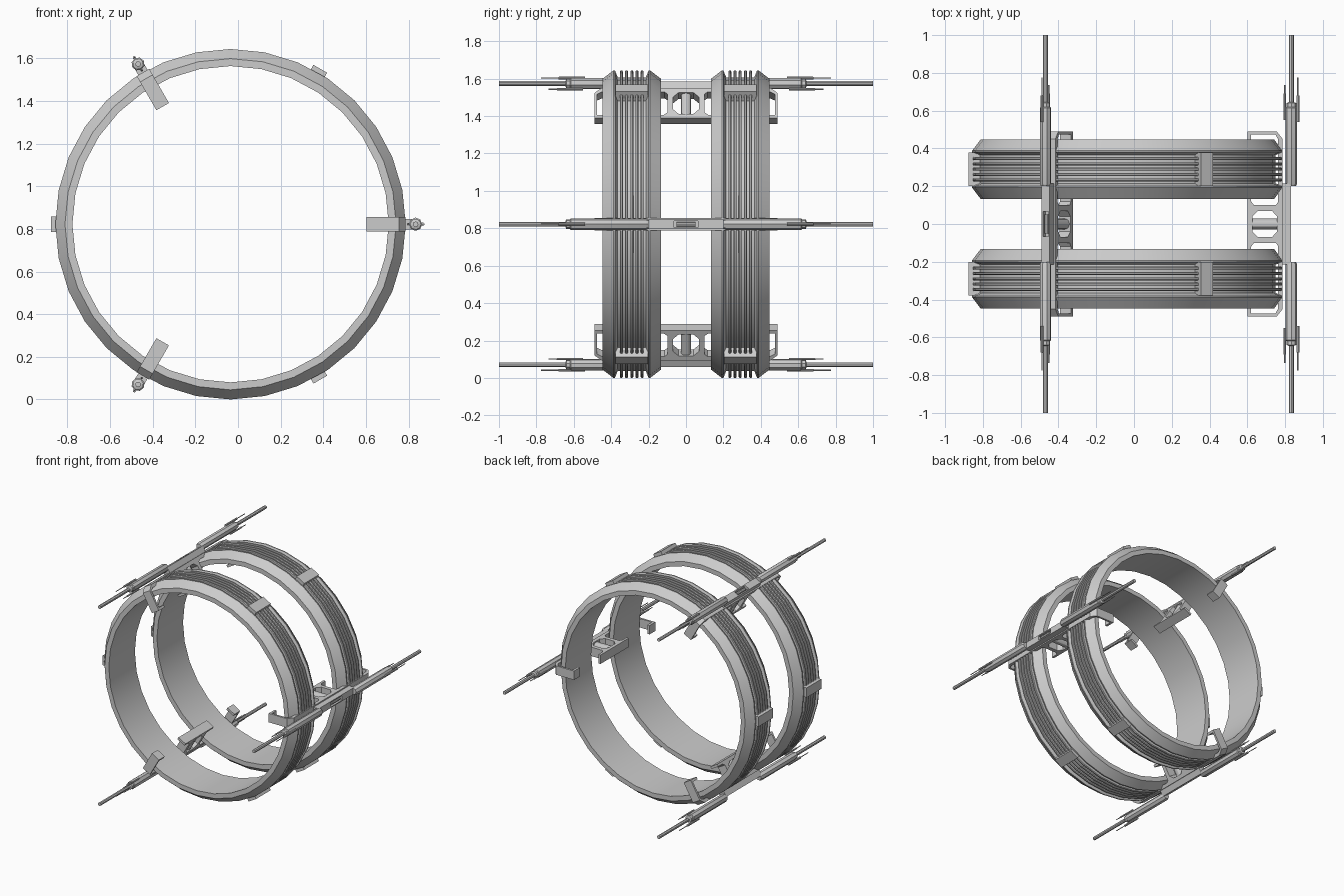
import bpy, bmesh
from math import sin, cos, pi, radians
from mathutils import Matrix, Vector

if "Cube" in bpy.data.objects:
    bpy.data.objects.remove(bpy.data.objects["Cube"])

CX, CZ, R = -0.035, 0.822, 0.822      # shared ring axis and outer radius
AXIS = Matrix.Translation((CX, 0, CZ))


def turn(deg):
    """Local space (x = radial, y = axial, z = tangential) to world."""
    return AXIS @ Matrix.Rotation(-radians(deg), 4, 'Y')


def finish(name, bm, mat=None, angle=30):
    bmesh.ops.recalc_face_normals(bm, faces=bm.faces[:])
    if mat is not None:
        bm.transform(mat)
    me = bpy.data.meshes.new(name)
    bm.to_mesh(me)
    bm.free()
    ob = bpy.data.objects.new(name, me)
    bpy.context.collection.objects.link(ob)
    bpy.ops.object.select_all(action='DESELECT')
    ob.select_set(True)
    bpy.context.view_layer.objects.active = ob
    bpy.ops.object.shade_smooth_by_angle(angle=radians(angle))
    return ob


def box(bm, x0, x1, y0, y1, hz):
    m = Matrix.Translation(((x0 + x1) / 2, (y0 + y1) / 2, 0)) @ Matrix.Diagonal((x1 - x0, y1 - y0, 2 * hz, 1))
    bmesh.ops.create_cube(bm, size=1, matrix=m)


def lathe(bm, profile, sides, r0=0.0, closed=False):
    """Spin (radius, y) points about a y-axis line at local x = r0."""
    loops = [[bm.verts.new((r0 + r * cos(2 * pi * i / sides), y, r * sin(2 * pi * i / sides)))
              for i in range(sides)] for r, y in profile]
    pairs = list(zip(loops, loops[1:]))
    if closed:
        pairs.append((loops[-1], loops[0]))
    else:
        bm.faces.new(loops[0])
        bm.faces.new(loops[-1])
    for a, b in pairs:
        for i in range(sides):
            j = (i + 1) % sides
            bm.faces.new((a[i], a[j], b[j], b[i]))


def mirror_y(bm):
    geom = bmesh.ops.duplicate(bm, geom=bm.verts[:] + bm.edges[:] + bm.faces[:])['geom']
    verts = [g for g in geom if isinstance(g, bmesh.types.BMVert)]
    for v in verts:
        v.co.y = -v.co.y
    bmesh.ops.remove_doubles(bm, verts=bm.verts[:], dist=1e-5)


# Two finned rings
MID = 0.29
for name, side in (("front_ring", -1), ("back_ring", 1)):
    prof = [(0.742, -0.157), (0.777, -0.157), (R, -0.098), (R, -0.09), (0.785, -0.075)]
    for k in range(-2, 3):
        c = k * 0.028
        prof += [(0.785, c - 0.008), (R - 0.005, c - 0.008), (R, c - 0.004),
                 (R, c + 0.004), (R - 0.005, c + 0.008), (0.785, c + 0.008)]
    prof += [(r, -y) for r, y in reversed(prof[:5])]
    bm = bmesh.new()
    lathe(bm, [(r, side * MID + y) for r, y in prof], 32, closed=True)
    finish(name, bm, AXIS)
    # Straps bridging the fins
    for n, a in enumerate((60, 180, 300)):
        bm = bmesh.new()
        box(bm, 0.78, 0.842, side * MID - 0.088, side * MID + 0.088, 0.037)
        finish(f"{name}_strap_{n + 1}", bm, turn(a))

# Half outline of the clamp: outer bar, end hook, centre lip, octagonal window
HALF = [(0.822, 0), (0.822, 0.45), (0.79, 0.49), (0.637, 0.49), (0.637, 0.42), (0.655, 0.42),
        (0.655, 0.475), (0.783, 0.475), (0.797, 0.45), (0.797, 0.115), (0.785, 0.1),
        (0.67, 0.1), (0.655, 0.12), (0.655, 0.17), (0.637, 0.17), (0.637, 0),
        (0.662, 0), (0.662, 0.04), (0.69, 0.07), (0.765, 0.07), (0.793, 0.04), (0.793, 0)]

for n, a in enumerate((0, 120, 240)):
    mat = turn(a)
    # Clamp holding both rings
    bm = bmesh.new()
    f = bm.faces.new([bm.verts.new((x, y, -0.034)) for x, y in HALF])
    ext = bmesh.ops.extrude_face_region(bm, geom=[f])['geom']
    bmesh.ops.translate(bm, vec=(0, 0, 0.068), verts=[g for g in ext if isinstance(g, bmesh.types.BMVert)])
    bmesh.ops.delete(bm, geom=[g for g in bm.faces if all(abs(v.co.y) < 1e-6 for v in g.verts)],
                     context='FACES_ONLY')
    mirror_y(bm)
    finish(f"clamp_{n + 1}", bm, mat)

    # Radial pin through the clamp window
    bm = bmesh.new()
    pin = Matrix.Translation((0.727, 0, 0)) @ Matrix.Rotation(pi / 2, 4, 'Y')
    bmesh.ops.create_cone(bm, cap_ends=True, segments=12, radius1=0.028, radius2=0.028,
                          depth=0.14, matrix=pin)
    finish(f"clamp_pin_{n + 1}", bm, mat)

    # Mounting rail with a recessed centre slot
    bm = bmesh.new()
    box(bm, 0.815, 0.866, 0.065, 0.215, 0.025)
    mirror_y(bm)
    box(bm, 0.815, 0.84, -0.065, 0.065, 0.025)
    for z in (-0.021, 0.021):
        bmesh.ops.create_cube(bm, size=1, matrix=Matrix.Translation((0.853, 0, z))
                              @ Matrix.Diagonal((0.026, 0.13, 0.008, 1)))
    lathe(bm, [(0.012, -0.05), (0.012, 0.05)], 8, 0.852)
    finish(f"mounting_rail_{n + 1}", bm, mat)

    # Cylinder bodies, tips and long rods on both ends
    bm = bmesh.new()
    lathe(bm, [(0.024, 0.2), (0.031, 0.215), (0.031, 0.615), (0.026, 0.62), (0.026, 0.64),
               (0.013, 0.645), (0.013, 1.0)], 8, 0.868)
    mirror_y(bm)
    finish(f"actuator_pair_{n + 1}", bm, mat)

    # Thin side antennas with thicker sleeves
    bm = bmesh.new()
    lathe(bm, [(0.008, 0.54), (0.008, 0.68), (0.003, 0.682), (0.003, 0.775)], 8, 0.902)
    lathe(bm, [(0.006, 0.55), (0.006, 0.69), (0.003, 0.692), (0.003, 0.735)], 8, 0.833)
    mirror_y(bm)
    finish(f"antennas_{n + 1}", bm, mat)
